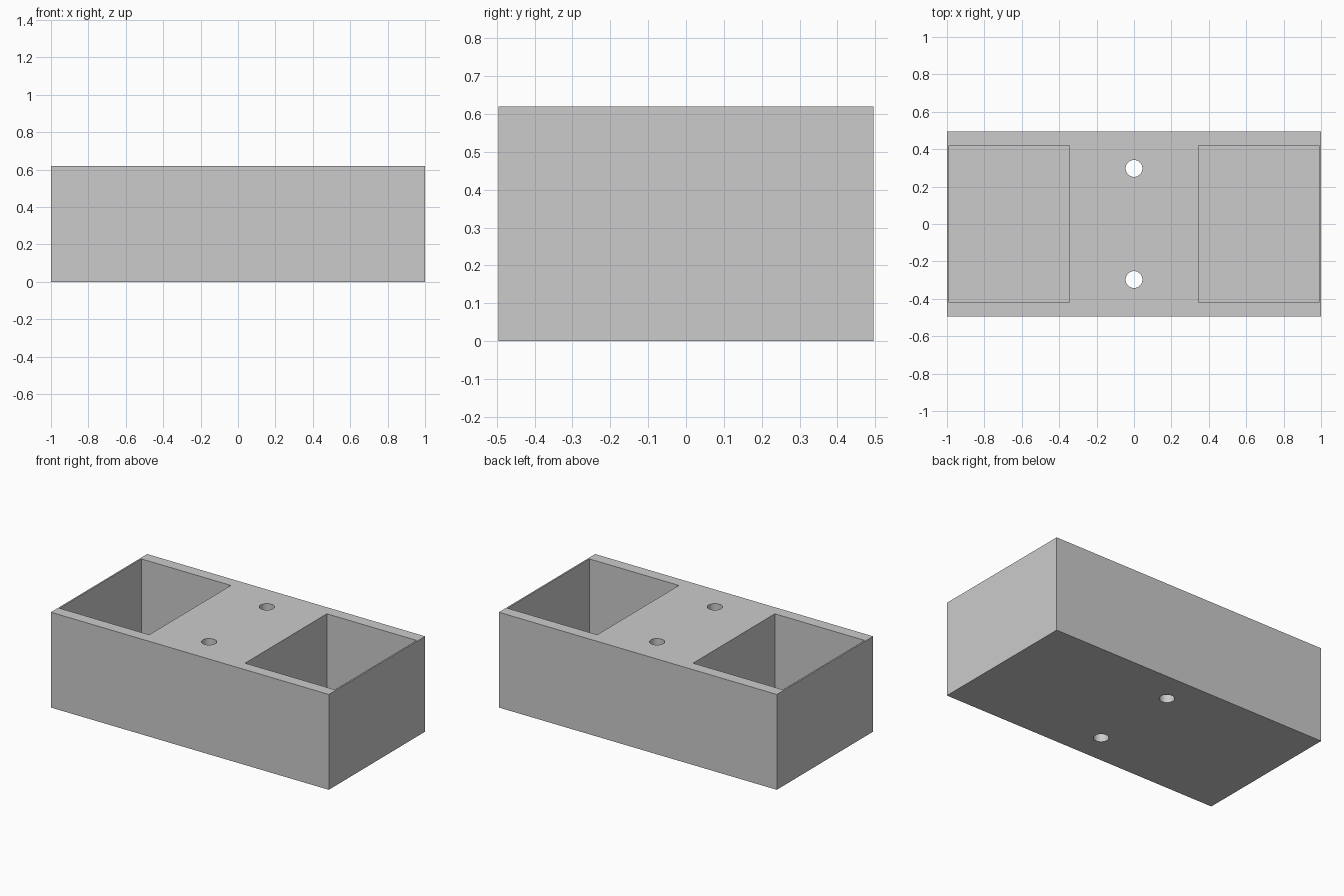
import bpy
import math

cube = bpy.data.objects.get("Cube")
if cube:
    bpy.data.objects.remove(cube, do_unlink=True)

WIDTH, DEPTH, HEIGHT = 2.0, 0.99, 0.62
FLOOR = 0.015
POCKET_INNER, POCKET_OUTER, POCKET_DEPTH = 0.345, 0.99, 0.84
HOLE_Y, HOLE_RADIUS = 0.297, 0.045

grey = bpy.data.materials.new("light grey")
grey.use_nodes = True
grey.diffuse_color = (0.6, 0.6, 0.6, 1)
grey.node_tree.nodes["Principled BSDF"].inputs["Base Color"].default_value = (0.6, 0.6, 0.6, 1)


def box(name, size, location):
    bpy.ops.mesh.primitive_cube_add(size=1, location=location)
    obj = bpy.context.object
    obj.name = name
    obj.scale = size
    bpy.ops.object.transform_apply(location=False, rotation=False, scale=True)
    obj.data.materials.append(grey)
    return obj


# Solid block
tray = box("tray_block", (WIDTH, DEPTH, HEIGHT), (0, 0, HEIGHT / 2))

cutters = []
for side in (-1, 1):
    # Deep open pocket at each end
    cutters.append(box("pocket_cutter",
                       (POCKET_OUTER - POCKET_INNER, POCKET_DEPTH, HEIGHT),
                       (side * (POCKET_INNER + POCKET_OUTER) / 2, 0, FLOOR + HEIGHT / 2)))
    # Round hole right through the middle
    bpy.ops.mesh.primitive_cylinder_add(vertices=48, radius=HOLE_RADIUS, depth=HEIGHT * 2,
                                        location=(0, side * HOLE_Y, HEIGHT / 2))
    hole = bpy.context.object
    hole.name = "hole_cutter"
    hole.data.materials.append(grey)
    cutters.append(hole)

bpy.ops.object.select_all(action="DESELECT")
tray.select_set(True)
bpy.context.view_layer.objects.active = tray
for cutter in cutters:
    mod = tray.modifiers.new(cutter.name, "BOOLEAN")
    mod.operation = "DIFFERENCE"
    mod.solver = "EXACT"
    mod.object = cutter
    bpy.ops.object.modifier_apply(modifier=mod.name)
for cutter in cutters:
    bpy.data.objects.remove(cutter, do_unlink=True)

# Smooth hole walls, crisp block edges
bpy.ops.object.shade_smooth_by_angle(angle=math.radians(30))
